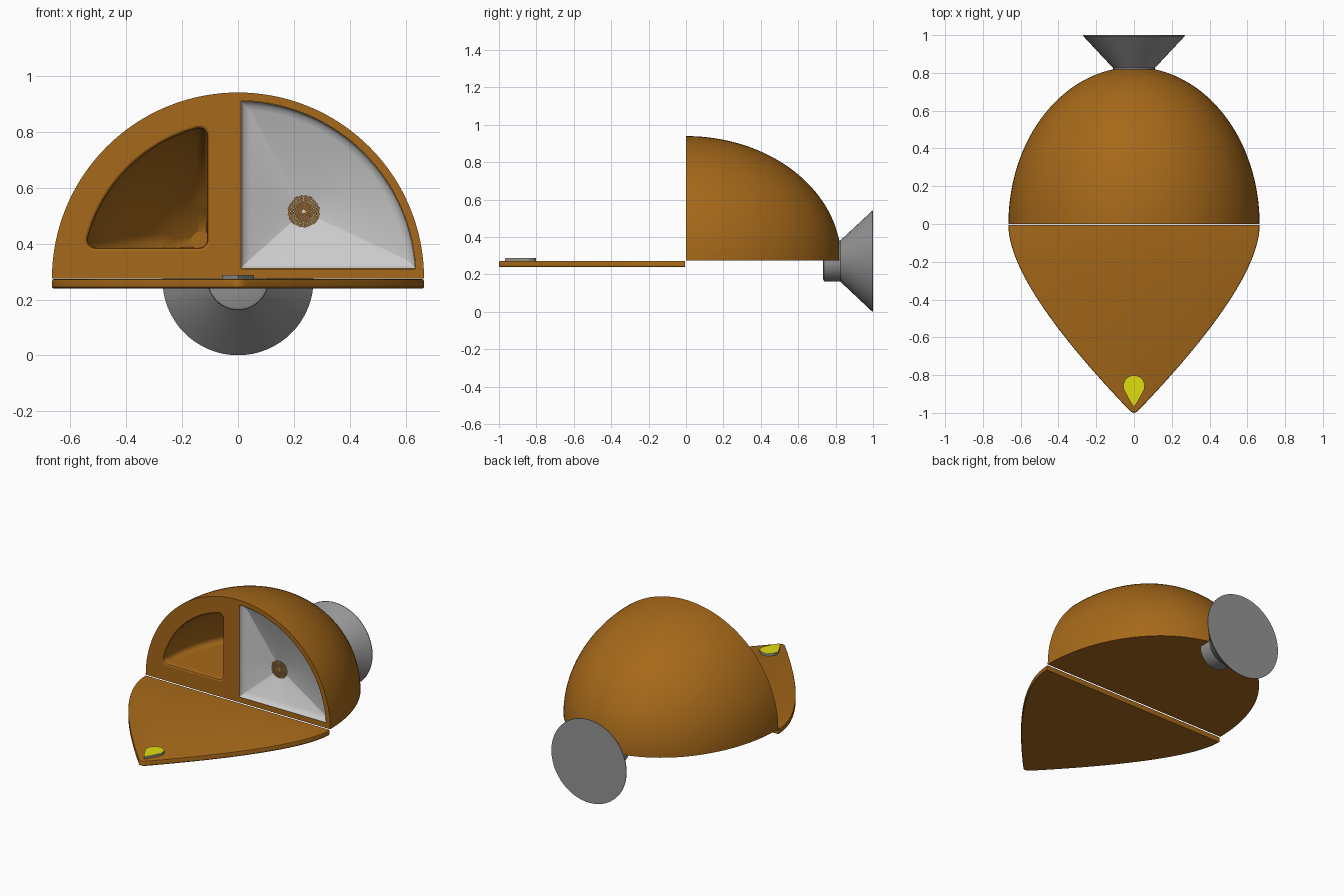
import bpy, bmesh, math
from math import sin, cos, pi, sqrt, asin

if "Cube" in bpy.data.objects:
    bpy.data.objects.remove(bpy.data.objects["Cube"])

Z0 = 0.275   # height of the dome's flat base


def material(name, color):
    m = bpy.data.materials.new(name)
    m.diffuse_color = (*color, 1)
    m.use_nodes = True
    m.node_tree.nodes["Principled BSDF"].inputs["Base Color"].default_value = m.diffuse_color
    return m


BROWN = material("brown", (0.38, 0.14, 0.01))
YELLOW = material("yellow", (0.75, 0.72, 0.005))
LIGHT = material("light_grey", (0.65, 0.65, 0.65))
GREY = material("mid_grey", (0.3, 0.3, 0.3))


def smooth(ob, angle=30):
    bpy.ops.object.select_all(action='DESELECT')
    ob.select_set(True)
    bpy.context.view_layer.objects.active = ob
    bpy.ops.object.shade_smooth_by_angle(angle=math.radians(angle))


def finish(name, bm, mat, front=False):
    bmesh.ops.recalc_face_normals(bm, faces=bm.faces)
    if front and sum(f.normal.y * f.calc_area() for f in bm.faces) > 0:
        bmesh.ops.reverse_faces(bm, faces=bm.faces)
    me = bpy.data.meshes.new(name)
    bm.to_mesh(me)
    bm.free()
    ob = bpy.data.objects.new(name, me)
    bpy.context.collection.objects.link(ob)
    me.materials.append(mat)
    smooth(ob)
    return ob


def loft(name, rings, mat, caps=True):
    bm = bmesh.new()
    vs = [[bm.verts.new(p) for p in r] for r in rings]
    n = len(vs[0])
    for a, b in zip(vs, vs[1:]):
        for i in range(n):
            j = (i + 1) % n
            bm.faces.new((a[i], a[j], b[j], b[i]))
    if caps:
        bm.faces.new(vs[0])
        bm.faces.new(vs[-1])
    return finish(name, bm, mat, front=not caps)


def quarter(R, a, b, f, y, side=1):
    """Rounded quarter-disc section: x > a, height > b, radius < R."""
    r, u, v = R - f, a + f, b + f
    t2, t3 = asin(v / r), pi / 2 - asin(u / r)
    corners = [((u, v), pi, 1.5 * pi),
               ((r * cos(t2), v), 1.5 * pi, 2 * pi + t2),
               ((u, r * sin(t3)), t3, pi)]
    fil = [[(c[0] + f * cos(s + (e - s) * k / 5), c[1] + f * sin(s + (e - s) * k / 5))
            for k in range(6)] for c, s, e in corners]

    def line(p, q):
        return [(p[0] + (q[0] - p[0]) * k / 14, p[1] + (q[1] - p[1]) * k / 14) for k in range(1, 14)]

    arc = [(R * cos(t2 + (t3 - t2) * k / 28), R * sin(t2 + (t3 - t2) * k / 28)) for k in range(1, 28)]
    pts = (fil[0] + line(fil[0][-1], fil[1][0]) + fil[1] + arc
           + fil[2] + line(fil[2][-1], fil[0][0]))
    return [(side * x, y, Z0 + z) for x, z in pts]


def circle_y(r, y, z, n=64):
    return [(r * cos(2 * pi * i / n), y, z + r * sin(2 * pi * i / n)) for i in range(n)]


# Domed body: half-round sections shrinking towards the back
rings = []
for k in range(33):
    t = 0.5 * pi * k / 32 * 0.985
    r, y = 0.665 * cos(t), 0.83 * sin(t)
    rings.append([(r * cos(pi * i / 64), y, Z0 + r * sin(pi * i / 64)) for i in range(65)])
body = loft("domed_body", rings, BROWN)

# Cutters: the deep left cavity, and the shallow seat for the basin
cav = [quarter(0.566, 0.10, 0.10, 0.035, y, -1) for y in (-0.02, 0.0)]
cav.append(quarter(0.559, 0.107, 0.107, 0.031, 0.004, -1))
for k in range(25):
    R = 0.556 * cos(1.16 * k / 24)
    cav.append(quarter(R, 0.11, 0.11, 0.03 if R > 0.28 else 0.02,
                       0.012 + 0.71 * sin(1.16 * k / 24), -1))
seat = [quarter(0.636, 0.01, 0.035, 0.004, y) for y in (-0.02, 0.11)]
for nm, rr in (("cavity_cutter", cav), ("seat_cutter", seat)):
    cut = loft(nm, rr, BROWN)
    cut.hide_render = True
    mod = body.modifiers.new(nm, 'BOOLEAN')
    mod.operation = 'DIFFERENCE'
    mod.solver = 'EXACT'
    mod.object = cut
    bpy.context.view_layer.objects.active = body
    bpy.ops.object.modifier_apply(modifier=nm)
    bpy.data.objects.remove(cut)
smooth(body)

# Basin: curved rim, then facets sloping down to a round drain
DX, DZ, DR, DY = 0.235, 0.515, 0.057, 0.09
rim = [quarter(0.635 - d, 0.011 + d, 0.036 + d, 0.004, y)
       for d, y in ((0, 0), (0.003, 0.012), (0.011, 0.022), (0.03, 0.032))]
drain = []
for x, _, z in rim[-1]:
    L = math.hypot(x - DX, z - DZ)
    drain.append((DX + (x - DX) / L * DR, DY, DZ + (z - DZ) / L * DR))
loft("basin", rim + [drain], LIGHT, caps=False)

# Drain grate: polar grid with a hole in every cell
bm = bmesh.new()
N, radii = 20, [0.008 + 0.0098 * k for k in range(6)]
g = [[bm.verts.new((DX + r * cos(2 * pi * i / N), DY, DZ + r * sin(2 * pi * i / N)))
      for i in range(N)] for r in radii]
cells = [bm.faces.new((a[i], a[(i + 1) % N], b[(i + 1) % N], b[i]))
         for a, b in zip(g, g[1:]) for i in range(N)]
bm.faces.new(g[0])
for f in cells:
    bmesh.ops.inset_individual(bm, faces=[f], thickness=min(e.calc_length() for e in f.edges) * 0.27)
bmesh.ops.delete(bm, geom=cells, context='FACES')
finish("drain_grate", bm, LIGHT, front=True)

# Front tray: pointed leaf outline from a mirrored curve, with softened edges
P = [(0.665, -0.006), (0.665, -0.30), (0.23, -0.77), (0.024, -0.987)]


def bez(t):
    w = ((1 - t) ** 3, 3 * t * (1 - t) ** 2, 3 * t * t * (1 - t), t ** 3)
    return [sum(w[i] * P[i][k] for i in range(4)) for k in (0, 1)]


half = [bez(k / 32) for k in range(33)] + [(0.013, -0.996)]
leaf = half + [(0, -1.0)] + [(-x, y) for x, y in reversed(half)]


def tray_ring(d, z):
    return [(x * (1 - d), -0.006 + (y + 0.006) * (1 - d), z) for x, y in leaf]


loft("front_tray", [tray_ring(0.006, 0.24), tray_ring(0, 0.244), tray_ring(0, 0.266),
                    tray_ring(0.003, 0.271), tray_ring(0.01, 0.273)], BROWN)

# Drop-shaped button near the tip: grey base, yellow top
C, BR, TIP = -0.858, 0.057, -0.968


def drop(s, z):
    pts = [(BR * cos(a), C + BR * sin(a)) for a in (-0.3 + (pi + 0.6) * k / 32 for k in range(33))]
    sx, sy = pts[-1]
    side = [(sx * (1 - k / 8) ** 0.85, sy + (TIP - sy) * k / 8) for k in range(1, 8)]
    pts += side + [(0, TIP)] + [(-x, y) for x, y in reversed(side)]
    return [(x * s, C + (y - C) * s, z) for x, y in pts]


loft("button_base", [drop(1, 0.27), drop(1, 0.286)], GREY)
loft("button_top", [drop(0.97, 0.285), drop(0.97, 0.288)], YELLOW)

# Rear mount: short stem flaring into a solid suction cup
loft("rear_mount", [circle_y(0.098, 0.733, 0.272), circle_y(0.108, 0.738, 0.272),
                    circle_y(0.11, 0.745, 0.272), circle_y(0.11, 0.825, 0.272),
                    circle_y(0.27, 0.996, 0.271), circle_y(0.27, 1.0, 0.271)], GREY)
